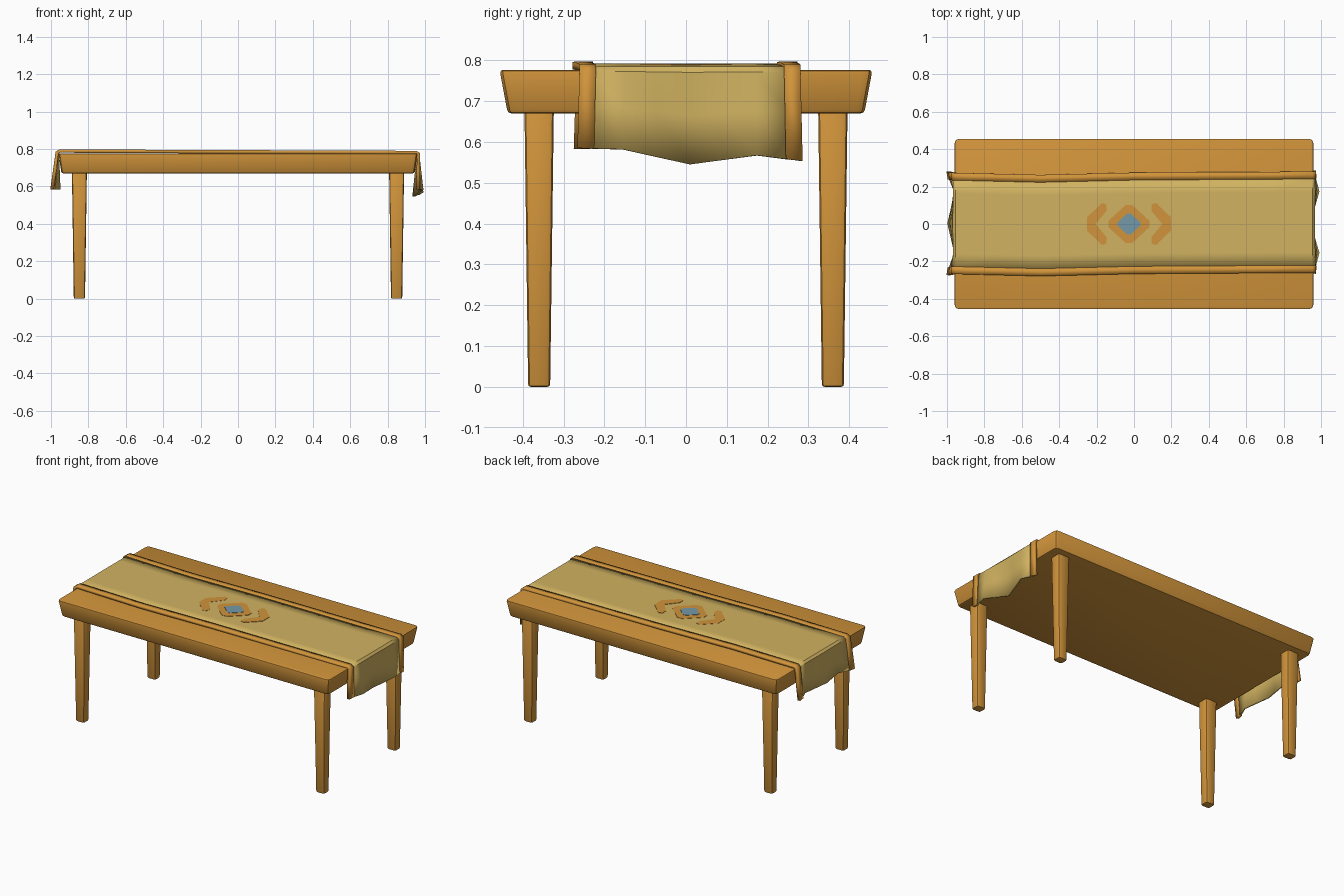
import bpy, bmesh, math

cube = bpy.data.objects.get("Cube")
if cube:
    bpy.data.objects.remove(cube)


def linear(c):
    return c / 12.92 if c <= 0.04045 else ((c + 0.055) / 1.055) ** 2.4


def material(name, *srgb):
    m = bpy.data.materials.new(name)
    m.use_nodes = True
    col = [linear(c) for c in srgb] + [1]
    m.diffuse_color = col
    m.node_tree.nodes["Principled BSDF"].inputs["Base Color"].default_value = col
    return m


wood = material("honey wood", 0.82, 0.58, 0.23)
cloth = material("straw cloth", 0.82, 0.70, 0.38)
blue = material("dusty blue", 0.46, 0.60, 0.66)


def finish(bm, name, mat, smooth=True):
    mesh = bpy.data.meshes.new(name)
    bm.to_mesh(mesh)
    bm.free()
    mesh.materials.append(mat)
    ob = bpy.data.objects.new(name, mesh)
    bpy.context.collection.objects.link(ob)
    if smooth:
        bpy.ops.object.select_all(action="DESELECT")
        ob.select_set(True)
        bpy.context.view_layer.objects.active = ob
        bpy.ops.object.shade_smooth_by_angle(angle=math.radians(35))
    return ob


def tapered_box(name, centre, top, bottom, z0, z1, upright_bevel, rim_bevel):
    """Box with different half sizes at top and bottom and softened edges."""
    bm = bmesh.new()
    bmesh.ops.create_cube(bm, size=2)
    for v in bm.verts:
        half = top if v.co.z > 0 else bottom
        v.co.x = centre[0] + v.co.x * half[0]
        v.co.y = centre[1] + v.co.y * half[1]
        v.co.z = z1 if v.co.z > 0 else z0
    uprights = [e for e in bm.edges if abs(e.verts[0].co.z - e.verts[1].co.z) > 0.01]
    bmesh.ops.bevel(bm, geom=uprights, offset=upright_bevel, segments=2, affect="EDGES", profile=0.5)
    rims = [e for e in bm.edges if abs(e.verts[0].co.z - e.verts[1].co.z) < 0.001]
    bmesh.ops.bevel(bm, geom=rims, offset=rim_bevel, segments=2, affect="EDGES", profile=0.5)
    return finish(bm, name, wood)


# Table top and legs
tapered_box("table_top", (0, 0), (0.96, 0.457), (0.944, 0.437), 0.67, 0.777, 0.022, 0.009)
for sx, side in ((-1, "right"), (1, "left")):
    for sy, end in ((-1, "front"), (1, "back")):
        tapered_box(f"{end}_{side}_leg", (sx * 0.848, sy * 0.36),
                    (0.04, 0.036), (0.03, 0.027), 0, 0.68, 0.012, 0.006)


# Runner: a draped strip described by a point function
def lerp(x, pts):
    for (a, p), (b, q) in zip(pts, pts[1:]):
        if x <= b:
            return p + (q - p) * max(0, (x - a) / (b - a))
    return pts[-1][1]


SWAY = [(-1, 0.004), (-0.5, -0.008), (0, 0.004), (1, 0.01)]
FLARE = {1: [(0, -0.025), (0.62, 0.025), (0.87, 0.002), (1, 0)],
         -1: [(0, 0.03), (0.6, -0.008), (0.87, 0.024), (1, 0.03)]}
HEM = {1: [(-1, 0.585), (-0.6, 0.582), (0, 0.545), (0.62, 0.568), (1, 0.553)],
       -1: [(-1, 0.585), (-0.6, 0.585), (0, 0.597), (0.6, 0.585), (1, 0.59)]}


def top_height(x):
    return 0.789 - 0.004 * x


def drape(x, drop, v, lift):
    """Point on the runner: x along the top, drop 0..1 down the hanging end."""
    s = 1 if x > 0 else -1
    y = lerp(x, SWAY) + 0.268 * v * (1 + 0.02 * drop)
    z = top_height(x) + lift
    if drop > 0:
        z += (lerp(v, HEM[s]) - z) * drop
        x += s * (lerp(abs(v), FLARE[s]) * drop + lift)
    return x, y, z


stations = [(-0.968, 1), (-0.968, 0.5), (-0.968, 0.06), (-0.955, 0)]
stations += [(-0.75 + 0.25 * i, 0) for i in range(7)]
stations += [(0.955, 0), (0.968, 0.06), (0.968, 0.5), (0.968, 1)]


def strip(name, columns, lift, thickness, mat):
    bm = bmesh.new()
    rows = [[bm.verts.new(drape(x, d, v, lift)) for v in columns] for x, d in stations]
    for a, b in zip(rows, rows[1:]):
        for j in range(len(columns) - 1):
            bm.faces.new((a[j], b[j], b[j + 1], a[j + 1]))
    ob = finish(bm, name, mat)
    mod = ob.modifiers.new("thickness", "SOLIDIFY")
    mod.thickness = thickness
    mod.offset = -1
    return ob


strip("runner", [-0.9, -0.6, -0.3, 0, 0.3, 0.6, 0.9], 0, 0.011, cloth)
strip("front_runner_border", [-1.01, -0.86], 0.005, 0.018, wood)
strip("back_runner_border", [0.86, 1.01], 0.005, 0.018, wood)


# Woven motif: thin plates on the runner
def plate(name, points, mat, rise):
    bm = bmesh.new()
    face = bm.faces.new([bm.verts.new((x - 0.027, y, top_height(0) + rise)) for x, y in points])
    bmesh.ops.recalc_face_normals(bm, faces=[face])
    if face.normal.z < 0:
        face.normal_flip()
    low = bmesh.ops.extrude_face_region(bm, geom=[face])
    for v in low["geom"]:
        if isinstance(v, bmesh.types.BMVert):
            v.co.z -= 0.004
    bmesh.ops.recalc_face_normals(bm, faces=bm.faces)
    return finish(bm, name, mat, smooth=False)


def blunt_diamond(w, h, cut):
    """Diamond with its four tips cut off."""
    tips = [(w, 0), (0, h), (-w, 0), (0, -h)]
    pts = []
    for i, (x, y) in enumerate(tips):
        for nx, ny in (tips[i - 1], tips[(i + 1) % 4]):
            pts.append((x + (nx - x) * cut, y + (ny - y) * cut))
    return pts


plate("motif_diamond", blunt_diamond(0.128, 0.118, 0.14), wood, 0.002)
plate("motif_centre", blunt_diamond(0.07, 0.064, 0.12), blue, 0.004)
upper = [(0.12, 0.07), (0.12, 0.105), (0.145, 0.112), (0.225, 0.035)]
chevron = [(0.178, 0)] + upper + [(x, -y) for x, y in reversed(upper)]
for s, side in ((-1, "right"), (1, "left")):
    plate(f"motif_{side}_chevron", [(s * x, y) for x, y in chevron], wood, 0.002)
